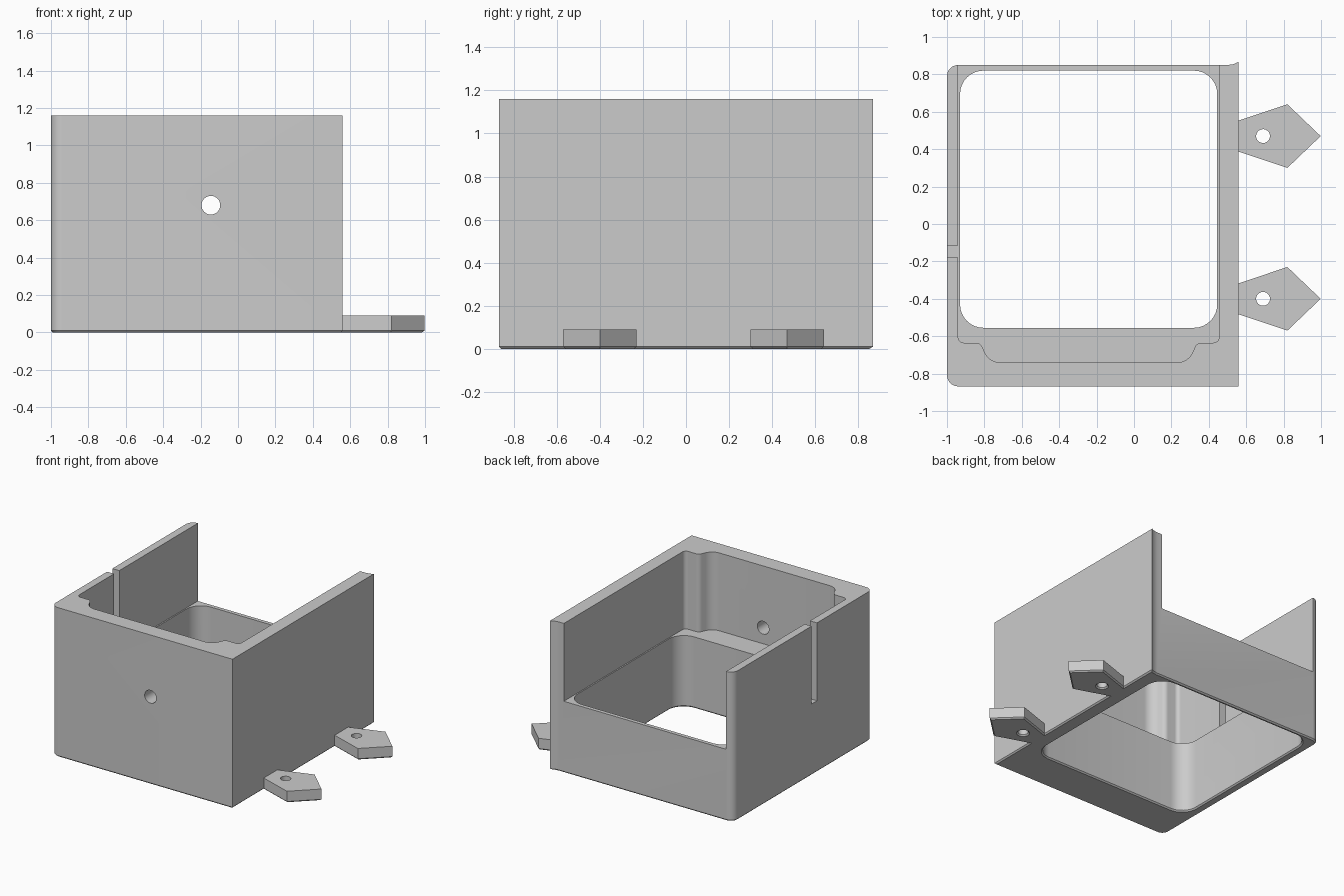
import bpy, bmesh, math
from mathutils import Vector, Matrix

cube = bpy.data.objects.get("Cube")
if cube:
    bpy.data.objects.remove(cube, do_unlink=True)

grey = bpy.data.materials.new("plain grey")
grey.use_nodes = True
grey.diffuse_color = (0.6, 0.6, 0.6, 1)
grey.node_tree.nodes["Principled BSDF"].inputs["Base Color"].default_value = (0.6, 0.6, 0.6, 1)

CHAMFER = 0.01
TOP, LEDGE, TAB_TOP = 1.16, 0.555, 0.09


def rounded(corners, steps=8):
    """Outline from (x, y, radius) corners, radius 0 stays sharp."""
    out = []
    for i, (x, y, r) in enumerate(corners):
        p = Vector((x, y))
        if r == 0:
            out.append(p)
            continue
        u = (Vector(corners[i - 1][:2]) - p).normalized()
        v = (Vector(corners[(i + 1) % len(corners)][:2]) - p).normalized()
        half = u.angle(v) / 2
        c = p + (u + v).normalized() * (r / math.sin(half))
        t = r / math.tan(half)
        d0, d1 = (p + u * t - c).normalized(), (p + v * t - c).normalized()
        out += [c + d0.slerp(d1, k / steps) * r for k in range(steps + 1)]
    return out


def circle(x, y, r, n=32):
    return [Vector((x + r * math.cos(math.tau * k / n),
                    y + r * math.sin(math.tau * k / n))) for k in range(n)]


def grow(pts, d):
    """Offset a counter-clockwise outline outward by d."""
    out = []
    for i, p in enumerate(pts):
        a = (p - pts[i - 1]).normalized()
        b = (pts[(i + 1) % len(pts)] - p).normalized()
        n1, n2 = Vector((a.y, -a.x)), Vector((b.y, -b.x))
        out.append(p + (n1 + n2) * (d / (1 + n1.dot(n2))))
    return out


def loft(name, levels, matrix=None):
    """Solid through matching outlines at given heights."""
    bm = bmesh.new()
    rings = [[bm.verts.new((p.x, p.y, z)) for p in pts] for pts, z in levels]
    n = len(rings[0])
    for lo, hi in zip(rings, rings[1:]):
        for i in range(n):
            j = (i + 1) % n
            bm.faces.new((lo[i], lo[j], hi[j], hi[i]))
    bm.faces.new(rings[0][::-1])
    bm.faces.new(rings[-1])
    if matrix:
        bm.transform(matrix)
    bmesh.ops.recalc_face_normals(bm, faces=bm.faces)
    me = bpy.data.meshes.new(name)
    bm.to_mesh(me)
    bm.free()
    me.materials.append(grey)
    ob = bpy.data.objects.new(name, me)
    bpy.context.collection.objects.link(ob)
    return ob


def chamfered(name, pts, top):
    return loft(name, [(grow(pts, -CHAMFER), 0), (pts, CHAMFER), (pts, top)])


def flared_cutter(name, pts, top):
    return loft(name, [(grow(pts, 2 * CHAMFER), -CHAMFER), (pts, CHAMFER), (pts, top)])


def combine(target, other, operation):
    mod = target.modifiers.new(operation, 'BOOLEAN')
    mod.operation, mod.solver, mod.object = operation, 'EXACT', other
    deps = bpy.context.evaluated_depsgraph_get()
    deps.update()
    mesh = bpy.data.meshes.new_from_object(target.evaluated_get(deps))
    target.modifiers.clear()
    target.data = mesh
    bpy.data.objects.remove(other, do_unlink=True)


# Outer shell with a small lip at the back left corner
outline = rounded([(-1, -0.868, 0.06), (0.56, -0.868, 0), (0.56, 0.868, 0),
                   (0.535, 0.855, 0), (0.50, 0.85, 0), (-1, 0.85, 0.06)])
housing = chamfered("housing", outline, TOP)

# Pointed mounting tabs
for y in (0.47, -0.40):
    tab = [Vector(p) for p in ((0.5, y - 0.063), (0.56, y - 0.083), (0.82, y - 0.17),
                               (0.998, y), (0.82, y + 0.17), (0.56, y + 0.083),
                               (0.5, y + 0.063))]
    combine(housing, chamfered("tab", tab, TAB_TOP), 'UNION')
    combine(housing, flared_cutter("tab_hole", circle(0.69, y, 0.037), 0.3), 'DIFFERENCE')

# Upper cavity, open at the back, with a stepped front pocket
mid = -0.2425
half = [(0.6975, -0.635, 0.03), (0.578, -0.635, 0.04), (0.533, -0.74, 0.09)]
cavity = ([(mid - 0.6975, 1, 0)] + [(mid - x, y, r) for x, y, r in half]
          + [(mid + x, y, r) for x, y, r in half[::-1]] + [(mid + 0.6975, 1, 0)])
cavity = rounded(cavity)
combine(housing, loft("cavity", [(cavity, LEDGE), (cavity, 1.4)]), 'DIFFERENCE')

# Lower rounded opening
opening = rounded([(-0.93, -0.555, 0.125), (0.445, -0.555, 0.125),
                   (0.445, 0.82, 0.125), (-0.93, 0.82, 0.125)])
combine(housing, flared_cutter("opening", opening, 0.8), 'DIFFERENCE')

# Slot in the right wall
slot = rounded([(-1.1, -0.18, 0), (-0.9, -0.18, 0), (-0.9, -0.115, 0), (-1.1, -0.115, 0)])
combine(housing, loft("slot", [(slot, LEDGE), (slot, 1.4)]), 'DIFFERENCE')

# Round hole through the front wall
bore = circle(-0.145, 0.68, 0.05)
combine(housing, loft("front_hole", [(bore, 0.65), (bore, 1)],
                      Matrix.Rotation(math.pi / 2, 4, 'X')), 'DIFFERENCE')

# Smooth curved walls, crisp edges
bpy.ops.object.select_all(action='DESELECT')
housing.select_set(True)
bpy.context.view_layer.objects.active = housing
bpy.ops.object.shade_smooth_by_angle(angle=math.radians(25))
